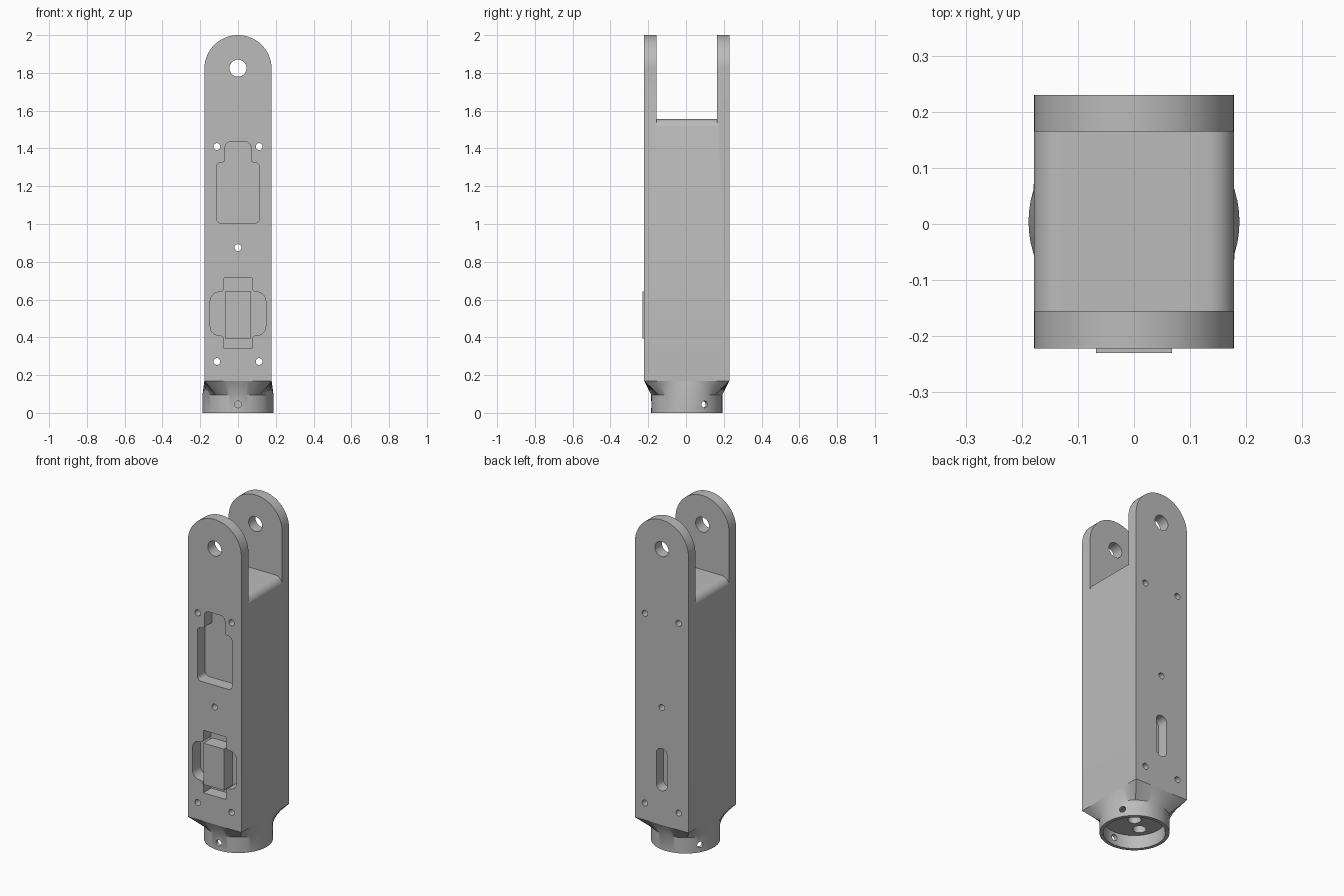
import bpy, bmesh, math
from mathutils import Vector, Matrix

cube = bpy.data.objects.get("Cube")
if cube:
    bpy.data.objects.remove(cube, do_unlink=True)

grey = bpy.data.materials.new("plain grey")
grey.use_nodes = True
grey.diffuse_color = (0.5, 0.5, 0.5, 1)
grey.node_tree.nodes["Principled BSDF"].inputs["Base Color"].default_value = (0.5, 0.5, 0.5, 1)

HALF = 0.178               # half width of the arm
FRONT, BACK = -0.222, 0.23
MID = (FRONT + BACK) / 2
SHOULDER = 0.17            # bottom of the square arm
RING_R, RING_TOP = 0.188, 0.095


def make(name, bm):
    """Turn a bmesh into a grey object."""
    bmesh.ops.remove_doubles(bm, verts=bm.verts, dist=1e-5)
    bmesh.ops.recalc_face_normals(bm, faces=bm.faces)
    mesh = bpy.data.meshes.new(name)
    bm.to_mesh(mesh)
    bm.free()
    mesh.materials.append(grey)
    ob = bpy.data.objects.new(name, mesh)
    bpy.context.collection.objects.link(ob)
    return ob


def rounded(corners, steps=8):
    """Outline from right-angled corners (x, z, radius)."""
    out = []
    for i, (x, z, r) in enumerate(corners):
        p = Vector((x, z))
        if r == 0:
            out.append(p)
            continue
        a = (Vector(corners[i - 1][:2]) - p).normalized()
        b = (Vector(corners[(i + 1) % len(corners)][:2]) - p).normalized()
        c = p + (a + b) * r
        for k in range(steps + 1):
            t = math.pi / 2 * k / steps
            q = c - (b * math.cos(t) + a * math.sin(t)) * r
            if not out or (q - out[-1]).length > 1e-5:
                out.append(q)
    if (out[0] - out[-1]).length < 1e-5:
        out.pop()
    return out


def mirrored(half):
    """Complete a right-hand run of corners with its left-hand mirror."""
    return half + [(-x, z, r) for x, z, r in reversed(half)]


def prism(name, outline, y0, y1):
    """Extrude an x-z outline along y."""
    bm = bmesh.new()
    face = bm.faces.new([bm.verts.new((p[0], y0, p[1])) for p in outline])
    ext = bmesh.ops.extrude_face_region(bm, geom=[face])
    verts = [v for v in ext["geom"] if isinstance(v, bmesh.types.BMVert)]
    bmesh.ops.translate(bm, verts=verts, vec=(0, y1 - y0, 0))
    return make(name, bm)


def slot(name, x, z, w, h, y0, y1):
    """Round-ended prism; a circle when w equals h."""
    r = min(w, h)
    half = [(x + w, z - h, r), (x + w, z + h, r), (x - w, z + h, r), (x - w, z - h, r)]
    return prism(name, rounded(half), y0, y1)


def cylinder(name, r, depth, matrix):
    bm = bmesh.new()
    bmesh.ops.create_cone(bm, cap_ends=True, segments=48, radius1=r, radius2=r,
                          depth=depth, matrix=matrix)
    return make(name, bm)


def cut(target, cutter):
    """Subtract the cutter, then delete it."""
    cutter.hide_render = True
    mod = target.modifiers.new("cut", "BOOLEAN")
    mod.operation = "DIFFERENCE"
    mod.solver = "EXACT"
    mod.object = cutter
    bpy.context.view_layer.objects.active = target
    bpy.ops.object.modifier_apply(modifier=mod.name)
    bpy.data.objects.remove(cutter, do_unlink=True)


# Square arm with a round top
arm = prism("arm_body", rounded(mirrored([(HALF, SHOULDER, 0), (HALF, 2.0, HALF)]), 20),
            FRONT, BACK)

# Fork gap, with a floor rounded off at both sides
gap = mirrored([(0.179, 1.555, 0.05), (0.179, 1.505, 0), (0.3, 1.505, 0), (0.3, 2.2, 0)])
cut(arm, prism("fork_gap", rounded(gap), -0.155, 0.165))

# Pivot hole and small bolt holes, right through
cut(arm, slot("pivot_hole", 0, 1.825, 0.045, 0.045, -0.4, 0.4))
for x, z in ((0.112, 1.41), (-0.112, 1.41), (0, 0.875), (0.112, 0.272), (-0.112, 0.272)):
    cut(arm, slot("bolt_hole", x, z, 0.018, 0.018, -0.4, 0.4))

# Front pockets and back slot
POCKET = FRONT + 0.075
upper = mirrored([(0.115, 1.005, 0.025), (0.115, 1.325, 0.025),
                  (0.068, 1.325, 0.02), (0.068, 1.435, 0.03)])
cut(arm, prism("upper_pocket", rounded(upper), -0.4, POCKET))
lower = mirrored([(0.075, 0.34, 0), (0.075, 0.41, 0.02), (0.147, 0.41, 0.048),
                  (0.147, 0.64, 0.048), (0.075, 0.64, 0.02), (0.075, 0.715, 0)])
cut(arm, prism("lower_pocket", rounded(lower), -0.4, POCKET))
cut(arm, slot("back_slot", 0, 0.502, 0.036, 0.127, BACK - 0.066, 0.4))

# Raised block standing in the lower pocket
block = prism("pocket_block",
              rounded(mirrored([(0.068, 0.395, 0), (0.068, 0.643, 0)])),
              -0.23, POCKET + 0.01)

# Neck blending the square arm into a round collar
half_y = (BACK - FRONT) / 2
corner = math.atan2(half_y, HALF)
stops = [-corner, corner, math.pi - corner, math.pi + corner, 2 * math.pi - corner]
SIDE = 18
angles = [a + (b - a) * k / SIDE for a, b in zip(stops, stops[1:]) for k in range(SIDE)]
bm = bmesh.new()
loops = []
for z, square in ((SHOULDER, True), (RING_TOP, False), (0, False)):
    loop = []
    for a in angles:
        c, s = math.cos(a), math.sin(a)
        r = 1 / max(abs(c) / HALF, abs(s) / half_y) if square else RING_R
        loop.append(bm.verts.new((r * c, MID + r * s, z)))
    loops.append(loop)
for top, low in zip(loops, loops[1:]):
    for i in range(len(angles)):
        bm.faces.new((top[i - 1], top[i], low[i], low[i - 1]))
bm.faces.new(loops[0])
bm.faces.new(loops[-1])
neck = make("neck_and_collar", bm)

# Collar socket with holes in its floor
cut(neck, cylinder("socket", 0.168, 0.16, Matrix.Translation((0, MID, 0))))
for x, y in ((0, 0), (-0.085, -0.06)):
    cut(neck, cylinder("floor_hole", 0.036, 0.1, Matrix.Translation((x, MID + y, 0.08))))

# Three set-screw holes around the collar
for deg in (-90, 30, 150):
    place = (Matrix.Translation((0, MID, 0.045)) @ Matrix.Rotation(math.radians(deg), 4, "Z")
             @ Matrix.Translation((0.18, 0, 0)) @ Matrix.Rotation(math.pi / 2, 4, "Y"))
    cut(neck, cylinder("screw_hole", 0.018, 0.1, place))

# Smooth the curved walls, keep the edges crisp
bpy.ops.object.select_all(action="DESELECT")
for ob in (arm, block, neck):
    ob.select_set(True)
bpy.context.view_layer.objects.active = arm
bpy.ops.object.shade_smooth_by_angle(angle=math.radians(30))
